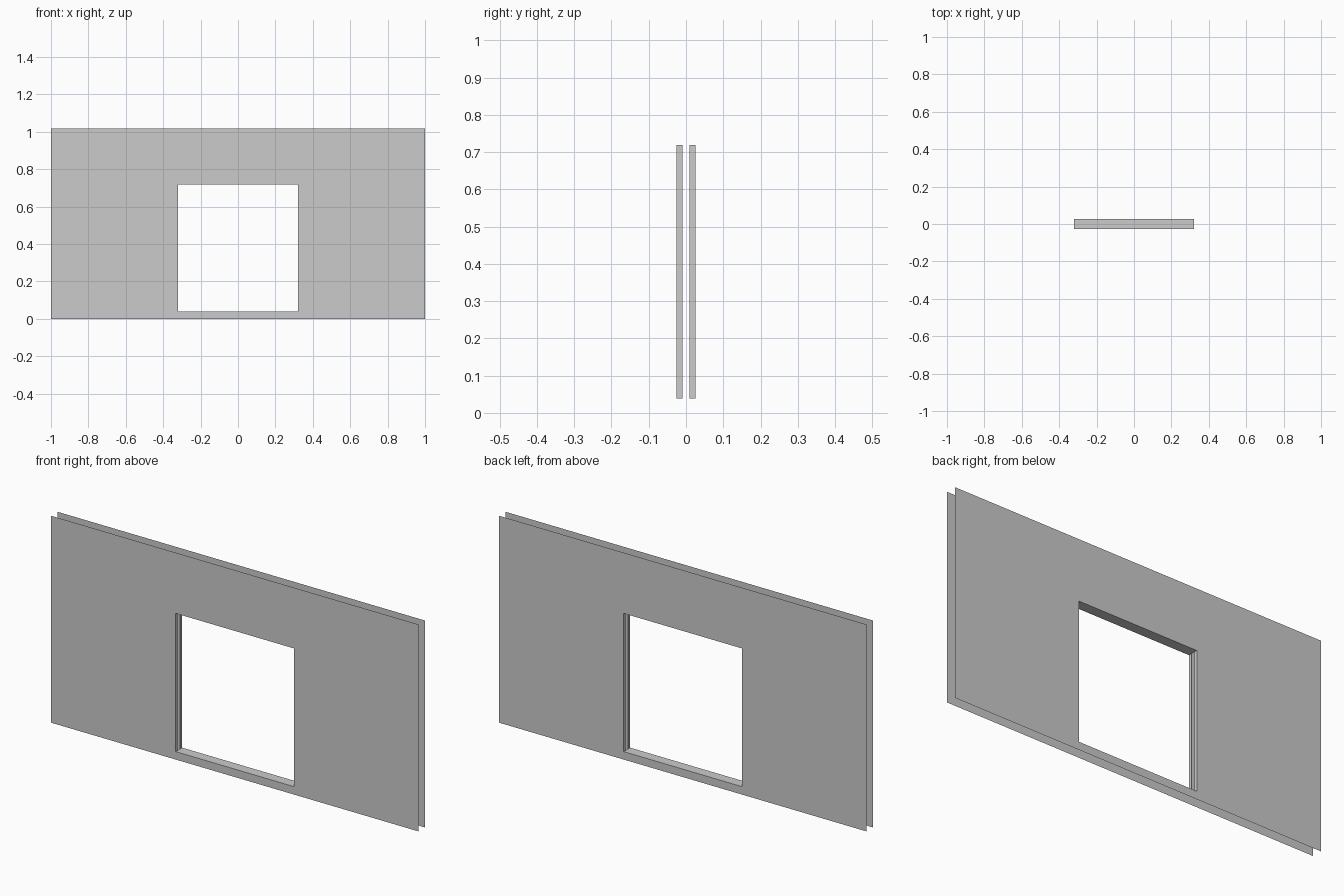
import bpy, bmesh

if "Cube" in bpy.data.objects:
    bpy.data.objects.remove(bpy.data.objects["Cube"])

W, H = 1.0, 1.018                    # wall half width, height
OX, Z0, Z1 = 0.322, 0.039, 0.719     # opening half width, bottom, top
D, G = 0.0255, 0.009                 # wall half depth, half width of the jamb slot


def make(name, quads):
    """Build one object from a list of quads, welding shared corners."""
    bm = bmesh.new()
    for q in quads:
        bm.faces.new([bm.verts.new(p) for p in q])
    bmesh.ops.remove_doubles(bm, verts=bm.verts, dist=1e-5)
    mesh = bpy.data.meshes.new(name)
    bm.to_mesh(mesh)
    bm.free()
    bpy.context.collection.objects.link(bpy.data.objects.new(name, mesh))


# Two thin wall skins: a 3 x 3 panel grid without the middle cell
xs, zs = (-W, -OX, OX, W), (0, Z0, Z1, H)
for name, y, s in (("front_wall_skin", -D, 1), ("back_wall_skin", D, -1)):
    quads = []
    for i in range(3):
        for k in range(3):
            if (i, k) != (1, 1):
                a, b, c, d = xs[i], xs[i + 1], zs[k], zs[k + 1]
                quads.append([(a, y, c), (b, y, c), (b, y, d), (a, y, d)][::s])
    make(name, quads)

# Sill and header span the full depth of the opening
for name, z, s in (("sill", Z0, 1), ("header", Z1, -1)):
    make(name, [[(-OX, -D, z), (OX, -D, z), (OX, D, z), (-OX, D, z)][::s]])

# Jambs: two strips per side with an open pocket slot between them
for name, x, s in (("left_jamb", -OX, 1), ("right_jamb", OX, -1)):
    make(name, [[(x, a, Z0), (x, b, Z0), (x, b, Z1), (x, a, Z1)][::s]
                for a, b in ((-D, -G), (G, D))])
